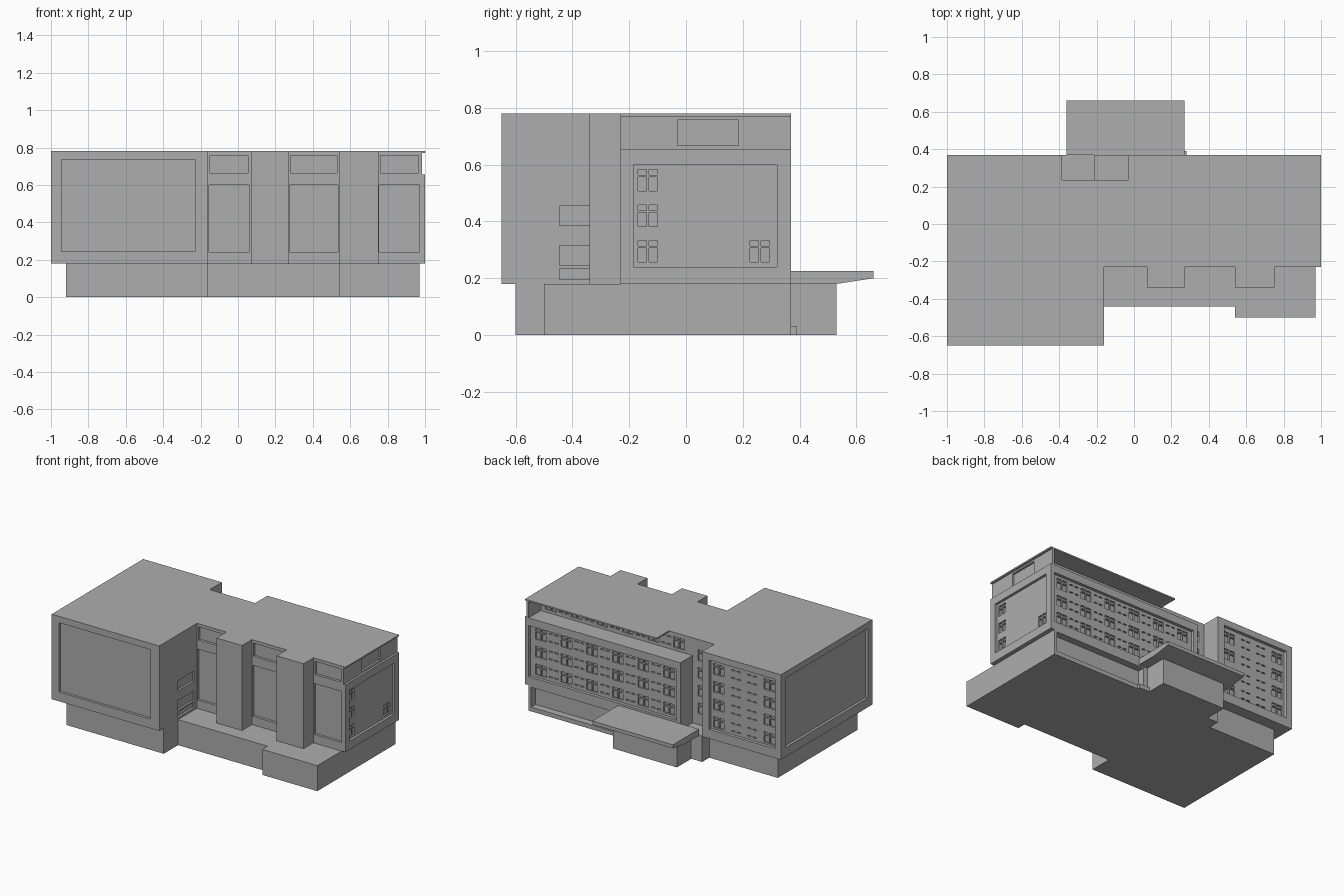
import bpy
import bmesh
from mathutils import Vector

cube = bpy.data.objects.get("Cube")
if cube:
    bpy.data.objects.remove(cube, do_unlink=True)

# One plain grey for the whole building
GREY = (0.42, 0.42, 0.42, 1.0)
concrete = bpy.data.materials.new("concrete_grey")
concrete.use_nodes = True
concrete.diffuse_color = GREY
concrete.node_tree.nodes["Principled BSDF"].inputs["Base Color"].default_value = GREY


def add_object(name, bm):
    bmesh.ops.recalc_face_normals(bm, faces=bm.faces)
    mesh = bpy.data.meshes.new(name)
    bm.to_mesh(mesh)
    bm.free()
    mesh.materials.append(concrete)
    obj = bpy.data.objects.new(name, mesh)
    bpy.context.scene.collection.objects.link(obj)
    return obj


def prism(name, points, shift):
    """Extrude a closed outline along a vector."""
    bm = bmesh.new()
    face = bm.faces.new([bm.verts.new(p) for p in points])
    out = bmesh.ops.extrude_face_region(bm, geom=[face])
    verts = [v for v in out["geom"] if isinstance(v, bmesh.types.BMVert)]
    bmesh.ops.translate(bm, verts=verts, vec=Vector(shift))
    return add_object(name, bm)


def storey(name, outline, low, high):
    return prism(name, [(x, y, low) for x, y in outline], (0, 0, high - low))


def boxes(name, ranges):
    """Separate boxes in one mesh, each given as x, y and z ranges."""
    bm = bmesh.new()
    for spans in ranges:
        made = bmesh.ops.create_cube(bm, size=1)["verts"]
        for v in made:
            v.co = [(a + b) / 2 + c * (b - a) for c, (a, b) in zip(v.co, spans)]
    return add_object(name, bm)


def carve(obj, ranges):
    """Cut box-shaped recesses and remove the cutter."""
    cutter = boxes("recess_cutter", ranges)
    cutter.hide_render = True
    mod = obj.modifiers.new("recesses", "BOOLEAN")
    mod.operation = "DIFFERENCE"
    mod.solver = "EXACT"
    mod.object = cutter
    bpy.context.view_layer.objects.active = obj
    bpy.ops.object.modifier_apply(modifier=mod.name)
    bpy.data.objects.remove(cutter, do_unlink=True)


def panes(centre, z, height=0.075, pane=0.038):
    """Two casements with small top lights, as (along, up) ranges."""
    split = z + height * 0.2
    result = []
    for side in (-1, 1):
        mid = centre + side * (pane / 2 + 0.004)
        span = (mid - pane / 2, mid + pane / 2)
        result += [(span, (z - height / 2, split - 0.004)),
                   (span, (split + 0.004, z + height / 2))]
    return result


def vents(centre, z):
    """A pair of short slots under the ceiling and at the sill."""
    return [((centre + s - 0.014, centre + s + 0.014), (z + h, z + h + 0.008))
            for s in (-0.022, 0.022) for h in (-0.03, 0.025)]


def on_back(items, y, depth=0.012):
    return [(a, (y - depth, y + 0.005), z) for a, z in items]


def on_side(items, x, depth=0.012):
    return [((x - depth, x + 0.005), a, z) for a, z in items]


FLOORS = (0.295, 0.42, 0.545)
ROOF, TERRACE, GROUND = 0.78, 0.655, 0.18
BACK, RECESS = 0.37, 0.235

# Ground floor plinth
ground_floor = storey("ground_floor", [
    (-0.92, -0.60), (-0.16, -0.60), (-0.16, -0.44), (0.54, -0.44),
    (0.54, -0.50), (0.97, -0.50), (0.97, BACK), (0.20, BACK),
    (0.20, 0.53), (-0.30, 0.53), (-0.30, BACK), (-0.385, BACK),
    (-0.385, 0.29), (-0.92, 0.29)], 0, GROUND)
carve(ground_floor, [((0.23, 0.95), (0.32, 0.40), (0.03, 0.17))])
boxes("back_step", [((0.20, 0.28), (BACK, 0.39), (0, 0.03))])

# Large wing with framed panels
wing = storey("wing", [
    (-1, -0.65), (-0.16, -0.65), (-0.16, RECESS), (-0.385, RECESS),
    (-0.385, BACK), (-1, BACK)], GROUND, ROOF)
PANEL = (0.245, 0.735)
carve(wing, [
    ((-0.945, -0.23), (-0.70, -0.632), PANEL),
    ((-1.05, -0.982), (-0.60, 0.32), PANEL),
    ((-0.955, -0.44), (0.348, 0.40), PANEL)])
cuts = []
for z in FLOORS + (0.67,):
    openings = panes(-0.50, z) + panes(-0.895, z)
    for x in (-0.635, -0.76):
        openings += vents(x, z)
    cuts += on_back(openings, 0.348)
    cuts += on_back(panes(-0.30, z), RECESS)
# Stair windows facing the forecourt
for low, high in ((0.195, 0.235), (0.245, 0.315), (0.385, 0.455)):
    cuts.append(((-0.175, -0.15), (-0.445, -0.26), (low, high)))
carve(wing, cuts)

# Main block, with the set-back top storey above it
main_block = storey("main_block", [
    (-0.16, -0.23), (1, -0.23), (1, BACK), (-0.215, BACK),
    (-0.215, RECESS), (-0.16, RECESS)], GROUND, TERRACE)
top_storey = storey("top_storey", [
    (-0.16, -0.23), (0.985, -0.23), (0.985, RECESS), (-0.16, RECESS)],
    TERRACE, 0.77)
BAYS = ((-0.155, 0.06), (0.275, 0.535), (0.755, 0.97))
MAIN = (0.24, 0.60)
carve(main_block, [(bay, (-0.30, -0.212), MAIN) for bay in BAYS] + [
    ((-0.185, 0.97), (0.348, 0.40), MAIN),
    ((0.982, 1.05), (-0.185, 0.32), MAIN)])
carve(top_storey, [((a + 0.006, b - 0.006), (-0.30, -0.212), (0.665, 0.758))
                   for a, b in BAYS] + [
    ((0.97, 1.05), (-0.03, 0.185), (0.668, 0.758))])

# Rear and end windows
columns = [-0.11 + 0.2 * i for i in range(6)]
cuts = []
for z in FLOORS:
    openings = []
    for x in columns:
        openings += panes(x, z)
    for x in columns[:-1]:
        openings += vents(x + 0.1, z)
    cuts += on_back(openings, 0.348)
    cuts += on_side(panes(-0.135, z, pane=0.03), 0.982)
cuts += on_side(panes(0.26, FLOORS[0], pane=0.03), 0.982)
carve(main_block, cuts)

cuts = []
for x in columns:
    cuts += on_back(panes(x, 0.712), RECESS)
for x in columns[:-1]:
    cuts += on_back(vents(x + 0.1, 0.712), RECESS)
carve(top_storey, cuts)

# Terrace end wall and thin roof slab
boxes("terrace_end_wall", [((0.97, 0.985), (RECESS, BACK), (TERRACE, 0.77))])
storey("roof_slab", [
    (-0.16, -0.23), (1, -0.23), (1, BACK), (-0.03, BACK),
    (-0.03, RECESS), (-0.16, RECESS)], 0.77, ROOF)

# Front stair towers
for name, span in (("inner_tower", (0.07, 0.27)), ("outer_tower", (0.54, 0.75))):
    boxes(name, [(span, (-0.34, -0.23), (GROUND, ROOF))])

# Rear entrance canopy with a bevelled underside
prism("entrance_canopy", [(-0.36, y, z) for y, z in (
    (BACK, GROUND), (0.53, GROUND), (0.66, 0.20), (0.66, 0.225),
    (BACK, 0.225))], (0.63, 0, 0))
